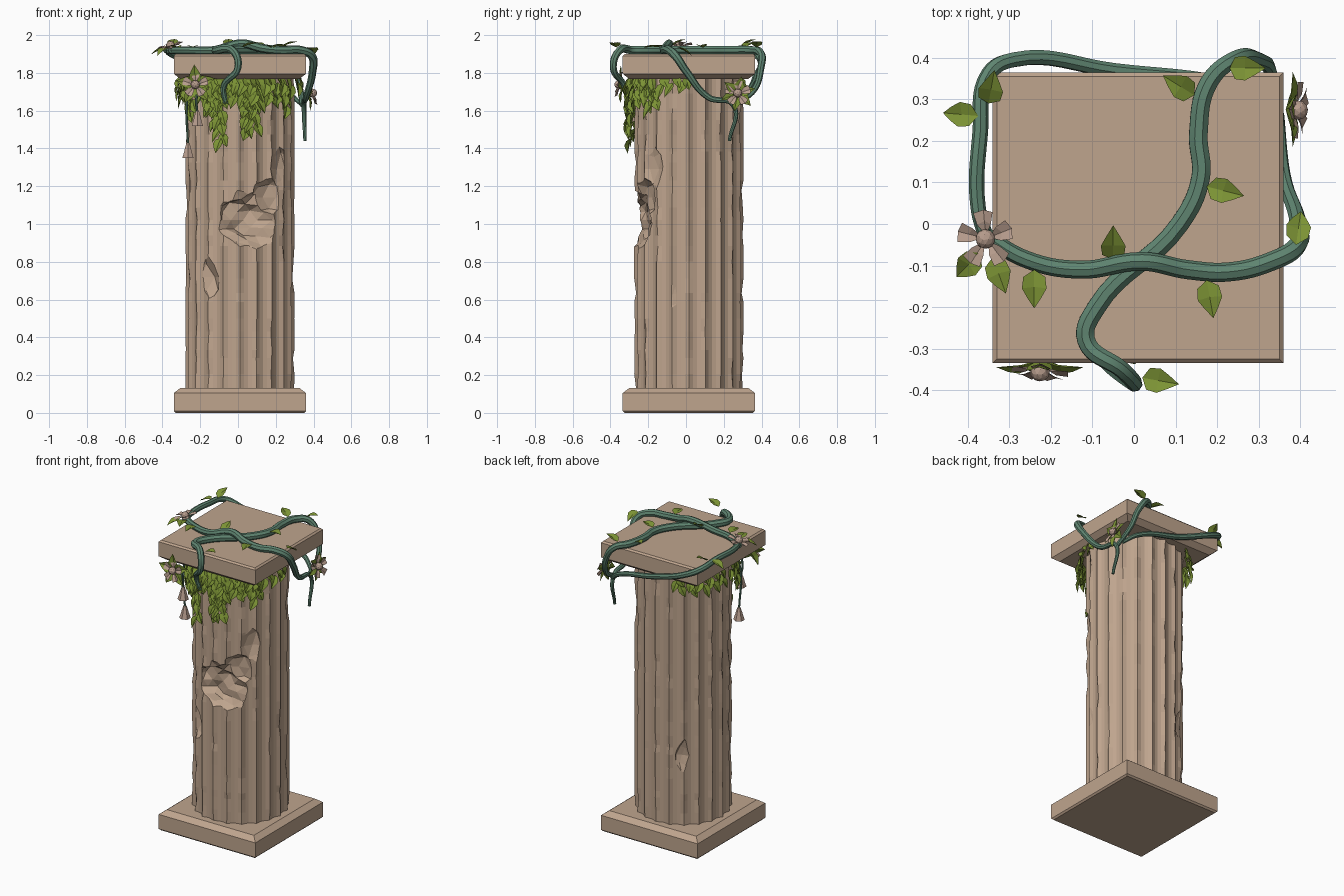
import bpy, bmesh, math, random
from mathutils import Vector, Matrix

if "Cube" in bpy.data.objects:
    bpy.data.objects.remove(bpy.data.objects["Cube"])

random.seed(7)
R = random.uniform
CENTRE = Vector((0.01, 0.015, 0))
UP = Vector((0, 0, 1))


def polar(deg, r, z):
    a = math.radians(deg)
    return CENTRE + Vector((r * math.cos(a), r * math.sin(a), z))


def material(name, rgb):
    m = bpy.data.materials.new(name)
    m.diffuse_color = (*rgb, 1)
    m.use_nodes = True
    m.node_tree.nodes["Principled BSDF"].inputs["Base Color"].default_value = m.diffuse_color
    return m


STONE = material("sandstone", (0.52, 0.375, 0.27))
VINE = material("vine_green", (0.115, 0.235, 0.165))
LEAF = material("leaf_green", (0.20, 0.29, 0.035))
PETAL = material("dusty_petal", (0.48, 0.34, 0.27))


def finish(bm, name, mat):
    me = bpy.data.meshes.new(name)
    bm.to_mesh(me)
    bm.free()
    ob = bpy.data.objects.new(name, me)
    bpy.context.collection.objects.link(ob)
    me.materials.append(mat)
    return ob


# Loft closed rings of points into a solid
def loft(name, rings):
    bm = bmesh.new()
    loops = [[bm.verts.new(p) for p in ring] for ring in rings]
    n = len(loops[0])
    for a, b in zip(loops, loops[1:]):
        for i in range(n):
            bm.faces.new((a[i], a[(i + 1) % n], b[(i + 1) % n], b[i]))
    bm.faces.new(loops[0][::-1])
    bm.faces.new(loops[-1])
    return finish(bm, name, STONE)


# Square slabs with a narrow outer and a wide inner chamfer; the top one is mirrored
PROFILE = [(0.34, 0), (0.35, 0.01), (0.35, 0.105), (0.315, 0.132)]
square = lambda h, z: [polar(45 + 90 * i, h * math.sqrt(2), z) for i in range(4)]
loft("base_slab", [square(h, z) for h, z in PROFILE])
loft("top_slab", [square(h, 1.90 - z) for h, z in reversed(PROFILE)])

# Fluted shaft with worn ridges
FLUTES, SUB, ROWS = 20, 4, 22
rings = []
for k in range(ROWS + 1):
    z = 0.125 + 1.65 * k / ROWS + (R(-0.02, 0.02) if 0 < k < ROWS else 0)
    ring = []
    for i in range(FLUTES * SUB):
        r = 0.289 - 0.02 * math.sin(math.pi * (i % SUB) / SUB) ** 0.8
        if i % SUB == 0 and random.random() < 0.35:
            r -= R(0, 0.012)
        ring.append(polar(360 * i / (FLUTES * SUB), r, z))
    rings.append(ring)
shaft = loft("column_shaft", rings)

# Broken areas: jagged lumps cut out of the shaft (centre, radii)
for c, s in [((0.10, -0.31, 1.02), (0.25, 0.135, 0.17)),
             ((0.25, -0.22, 1.29), (0.08, 0.10, 0.15)),
             ((0.20, -0.26, 1.14), (0.13, 0.11, 0.13)),
             ((-0.20, -0.27, 0.72), (0.12, 0.11, 0.14)),
             ((0.305, -0.05, 0.63), (0.03, 0.06, 0.11)),
             ((-0.17, 0.26, 0.58), (0.07, 0.04, 0.12))]:
    bm = bmesh.new()
    bmesh.ops.create_icosphere(bm, subdivisions=3 if s[0] > 0.2 else 2, radius=1)
    for v in bm.verts:
        f = R(0.86, 1.12)
        v.co = Vector([v.co[i] * f * s[i] + c[i] for i in range(3)])
    cutter = finish(bm, "chip_cutter", STONE)
    cutter.hide_render = True
    mod = shaft.modifiers.new("chip", "BOOLEAN")
    mod.operation, mod.solver, mod.object = "DIFFERENCE", "EXACT", cutter
    bpy.context.view_layer.objects.active = shaft
    bpy.ops.object.modifier_apply(modifier="chip")
    bpy.data.objects.remove(cutter)


# Vines: smooth tapered tubes; points without a height lie on the top slab
def vine(name, pts, r0, r1, rmid):
    cu = bpy.data.curves.new(name, "CURVE")
    cu.dimensions = "3D"
    cu.bevel_depth, cu.bevel_resolution, cu.resolution_u = 1, 2, 8
    cu.use_fill_caps = True
    sp = cu.splines.new("BEZIER")
    sp.bezier_points.add(len(pts) - 1)
    for i, (bp, p) in enumerate(zip(sp.bezier_points, pts)):
        t = i / (len(pts) - 1)
        bp.co = p if len(p) == 3 else (*p, 1.92)
        bp.handle_left_type = bp.handle_right_type = "AUTO"
        end = r0 if t < 0.5 else r1
        bp.radius = end + (rmid - end) * min(1, 3 * min(t, 1 - t))
    cu.materials.append(VINE)
    ob = bpy.data.objects.new(name, cu)
    bpy.context.collection.objects.link(ob)
    bpy.ops.object.select_all(action="DESELECT")
    ob.select_set(True)
    bpy.context.view_layer.objects.active = ob
    bpy.ops.object.convert(target="MESH")
    bpy.ops.object.shade_smooth_by_angle()


vine("vine_front_to_back", [
    (-0.065, -0.30, 1.64), (-0.075, -0.325, 1.73), (0, -0.385, 1.83), (-0.03, -0.35),
    (-0.115, -0.28), (-0.09, -0.20), (0.11, 0), (0.16, 0.11), (0.155, 0.22), (0.18, 0.34),
    (0.24, 0.395, 1.905), (0.30, 0.395, 1.82), (0.33, 0.36, 1.71), (0.34, 0.25, 1.63)], 0.014, 0.014, 0.024)
vine("vine_across_right", [
    (-0.37, -0.02), (-0.26, -0.085), (-0.13, -0.11), (0.02, -0.09, 1.955),
    (0.13, -0.11, 1.93), (0.23, -0.115), (0.33, -0.09), (0.39, -0.055, 1.89),
    (0.395, 0, 1.81), (0.36, 0.12, 1.67), (0.35, 0.25, 1.63), (0.355, 0.23, 1.44)], 0.02, 0.009, 0.023)
vine("vine_left_to_back", [
    (-0.35, -0.05), (-0.375, 0.04), (-0.37, 0.22), (-0.35, 0.36, 1.90), (-0.29, 0.395, 1.87),
    (-0.05, 0.37, 1.78), (0.25, 0.33, 1.70), (0.33, 0.29, 1.64)], 0.018, 0.012, 0.019)


# Leaves: pointed ovals folded along the midrib
def leaf(bm, base, d, nrm, L, W):
    d = Vector(d).normalized()
    side = d.cross(Vector(nrm)).normalized()
    up = side.cross(d)
    base = Vector(base)
    P = lambda t, s, u: bm.verts.new(base + d * t * L + side * s * W / 2 + up * u * L)
    b, m, tip = P(0, 0, 0), P(0.45, 0, 0), P(1, 0, -0.12)
    for s in (-1, 1):
        e1, e2, e3 = P(0.2, s * 0.8, 0.09), P(0.5, s * 0.9, 0.1), P(0.75, s * 0.5, 0.02)
        for f in ((b, m, e2, e1), (m, tip, e3, e2)):
            bm.faces.new(f if s < 0 else f[::-1])


bm = bmesh.new()
# leaves along the vines: x, y, heading in degrees, upward tilt
for x, y, deg, tilt in [(-0.05, -0.085, 90, 0.7), (0.175, 0.09, -14, 0.2), (0.175, -0.135, -80, 0.1),
                        (-0.24, -0.11, -90, 0.1), (-0.34, -0.08, -70, 0.1), (-0.37, -0.07, 225, -0.4),
                        (0.145, 0.31, 148, 0.4), (0.23, 0.375, 0, 0.5), (-0.375, 0.26, 175, -0.3),
                        (-0.35, 0.29, 80, 0.7), (0.39, -0.05, 82, -0.4), (0.02, -0.37, -10, 0.4)]:
    d = polar(deg, 1, tilt) - CENTRE
    leaf(bm, (x, y, 1.935), d, UP, 0.092, 0.066)


# fan of leaves around a flower
def fan(loc, out, count, L):
    out = Vector(out)
    side = UP.cross(out)
    for i in range(count):
        a = 2 * math.pi * (i + 0.3) / count
        leaf(bm, Vector(loc) - out * 0.02, side * math.cos(a) + UP * math.sin(a) + out * 0.3, out + UP * 0.3, L, L * 0.65)


FRONT, RIGHT = Vector((-0.225, -0.345, 1.735)), Vector((0.385, 0.275, 1.69))
fan(FRONT, (0, -1, 0), 5, 0.11)
fan(RIGHT, (1, 0, 0), 6, 0.095)


# Hanging strands of overlapping leaves below the top slab
def strand(deg, length):
    o, t = polar(deg, 1, 0) - CENTRE, polar(deg + 90, 1, 0) - CENTRE
    z, k = 1.78, 0
    while z > 1.83 - length:
        s = (-1) ** k * R(0.25, 0.7)
        leaf(bm, polar(deg, R(0.30, 0.325), z) + t * R(-0.01, 0.01), t * s + o * R(0.15, 0.45) - UP,
             o + t * s * 0.6 + UP * 0.3, R(0.07, 0.095), R(0.05, 0.062))
        z -= R(0.026, 0.036)
        k += 1


for deg in range(204, 325, 7):
    strand(deg, R(0.13, 0.24))
for deg in (*range(120, 204, 13), 334, 346, 358):
    strand(deg, R(0.1, 0.13))
for deg, length in ((212, 0.26), (246, 0.30), (251, 0.40), (277, 0.35), (283, 0.30)):
    strand(deg, length)
finish(bm, "leaves", LEAF)


# Flowers: five cupped petals around a round heart
def flower(name, loc, nrm, size=0.072):
    bm = bmesh.new()
    for i in range(5):
        a = 2 * math.pi * i / 5 + math.pi / 2
        P = lambda r, da, z: bm.verts.new((r * size * math.cos(a + da), r * size * math.sin(a + da), z * size))
        c, m, tip = P(0.1, 0, 0), P(0.6, 0, 0.1), P(0.98, 0, 0.12)
        for s in (1, -1):
            e1, e2 = P(0.55, 0.45 * s, 0.2), P(0.95, 0.36 * s, 0.22)
            for f in ((c, m, e1), (m, tip, e2, e1)):
                bm.faces.new(f if s > 0 else f[::-1])
    bmesh.ops.create_icosphere(bm, subdivisions=2, radius=size * 0.33,
                               matrix=Matrix.Translation((0, 0, size * 0.15)))
    rot = Vector(nrm).to_track_quat("Z", "Y").to_matrix().to_4x4()
    bm.transform(Matrix.Translation(loc) @ rot)
    finish(bm, name, PETAL)


flower("flower_left", (-0.355, -0.035, 1.935), (-0.25, -0.1, 1))
flower("flower_right", RIGHT, (1, -0.1, 0.3))
flower("flower_front", FRONT, (-0.1, -1, 0.25))

# Hanging buds on thin stems
for name, x, y, z in (("long", -0.265, -0.17, 1.385), ("short", -0.215, -0.26, 1.555)):
    vine(name + "_bud_stem", [(x + 0.015, y, 1.77), (x - 0.005, y - 0.01, 1.66), (x, y, z + 0.03)], 0.006, 0.006, 0.007)
    bm = bmesh.new()
    for r, dz in ((0.034, -0.015), (0.022, 0.025)):
        bmesh.ops.create_cone(bm, cap_ends=True, segments=6, radius1=r, radius2=r - 0.013, depth=0.04,
                              matrix=Matrix.Translation((x, y, z + dz)))
    finish(bm, name + "_bud", PETAL)
